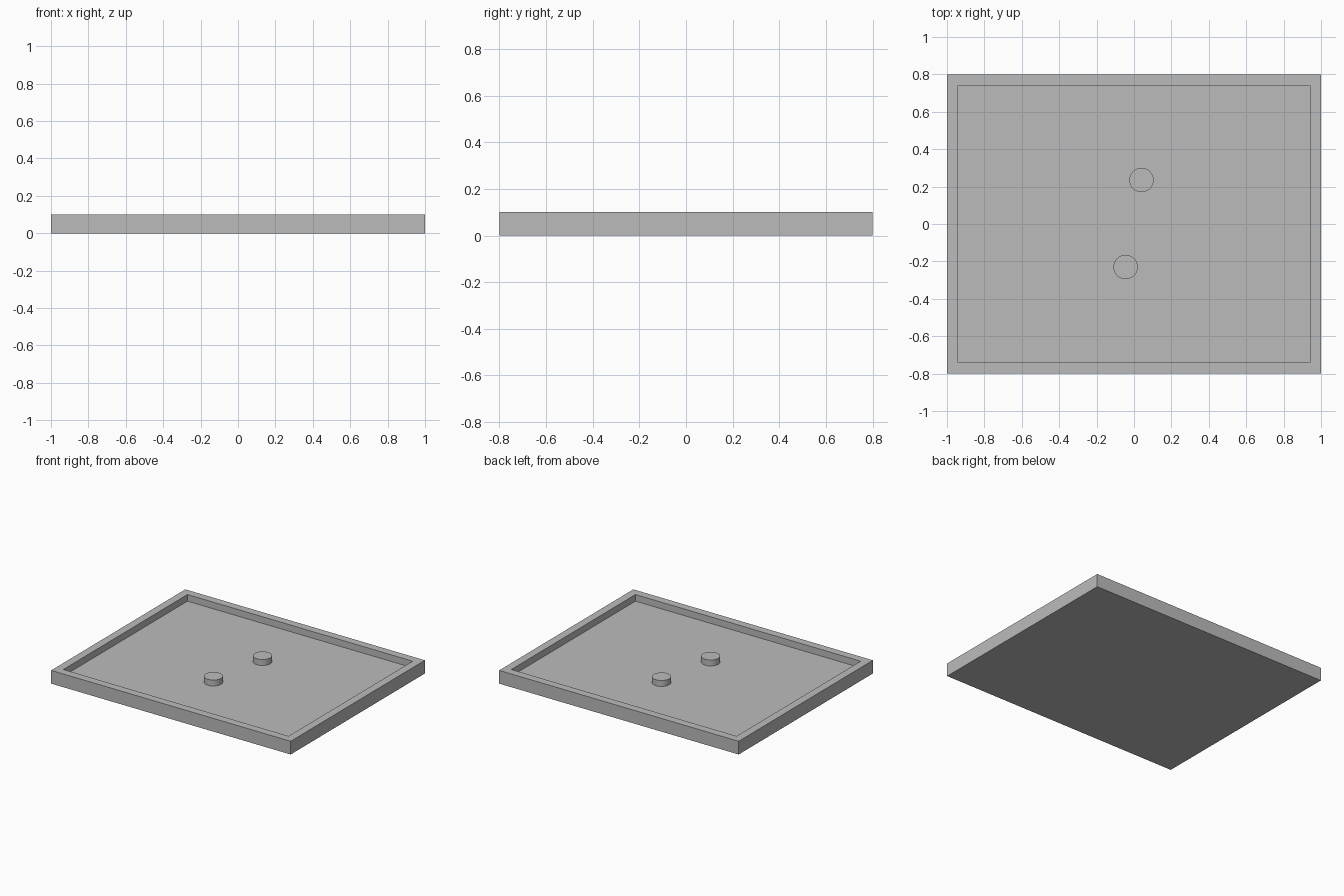
import bpy
import bmesh

if "Cube" in bpy.data.objects:
    bpy.data.objects.remove(bpy.data.objects["Cube"], do_unlink=True)

FLOOR, HEIGHT, RIM = 0.05, 0.1, 0.06

grey = bpy.data.materials.new("plain_grey")
grey.use_nodes = True
grey.diffuse_color = (0.5, 0.5, 0.5, 1)
grey.node_tree.nodes["Principled BSDF"].inputs["Base Color"].default_value = (0.5, 0.5, 0.5, 1)

# Tray: a flat block with its top inset and pushed down to leave a rim
bm = bmesh.new()
bmesh.ops.create_cube(bm, size=1)
bmesh.ops.scale(bm, vec=(2, 1.6, HEIGHT), verts=bm.verts)
bmesh.ops.translate(bm, vec=(0, 0, HEIGHT / 2), verts=bm.verts)
bm.normal_update()
top = max(bm.faces, key=lambda f: f.normal.z)
bmesh.ops.inset_region(bm, faces=[top], thickness=RIM, use_even_offset=True)
rim_inner = bmesh.ops.extrude_discrete_faces(bm, faces=[top])["faces"][0]
bmesh.ops.translate(bm, vec=(0, 0, FLOOR - HEIGHT), verts=rim_inner.verts)
bmesh.ops.recalc_face_normals(bm, faces=bm.faces)
mesh = bpy.data.meshes.new("tray")
bm.to_mesh(mesh)
bm.free()
mesh.materials.append(grey)
bpy.context.collection.objects.link(bpy.data.objects.new("tray", mesh))


# Round pegs standing on the tray floor
def add_peg(name, x, y):
    base, peg_top = FLOOR - 0.01, 0.095
    bpy.ops.mesh.primitive_cylinder_add(
        vertices=48, radius=0.065, depth=peg_top - base,
        location=(x, y, (base + peg_top) / 2))
    peg = bpy.context.object
    peg.name = name
    peg.data.materials.append(grey)
    bpy.ops.object.shade_smooth_by_angle()


add_peg("back_peg", 0.04, 0.235)
add_peg("front_peg", -0.045, -0.23)
